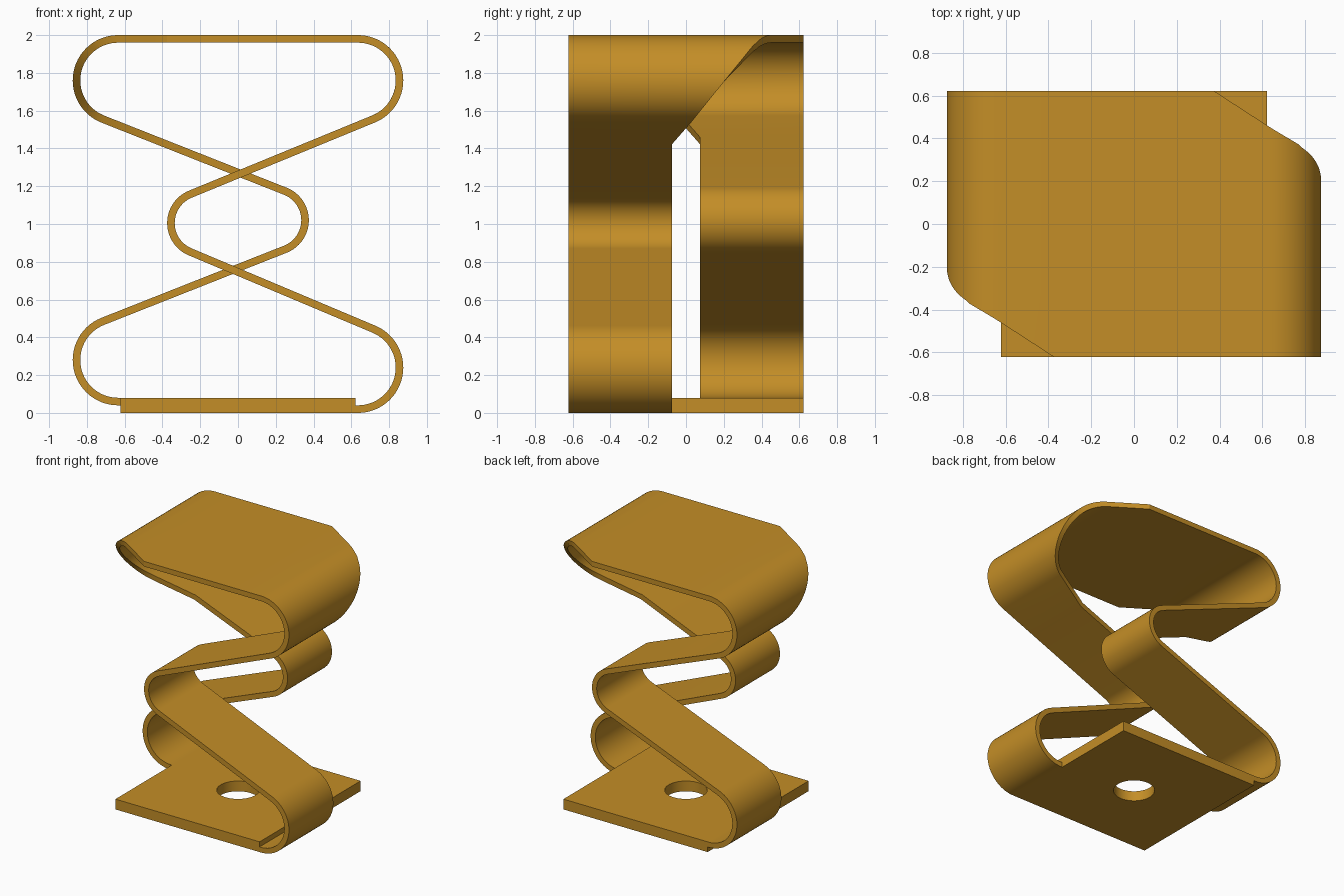
import bpy, bmesh, math

cube = bpy.data.objects.get("Cube")
if cube:
    bpy.data.objects.remove(cube)

HALF = 0.622       # half width of plate and band
GAP = 0.075        # half of the slot between the two legs
THICK = 0.04
CUT_Z = 1.44       # height where the legs begin to flare
TOP_X = 0.375      # where the flare ends on the flat top

gold = bpy.data.materials.new("golden_metal")
gold.use_nodes = True
colour = (0.55, 0.27, 0.02, 1)
gold.diffuse_color = colour
gold.node_tree.nodes["Principled BSDF"].inputs["Base Color"].default_value = colour


def add_object(name, bm):
    mesh = bpy.data.meshes.new(name)
    bm.to_mesh(mesh)
    bm.free()
    ob = bpy.data.objects.new(name, mesh)
    bpy.context.collection.objects.link(ob)
    mesh.materials.append(gold)
    return ob


def activate(ob):
    bpy.ops.object.select_all(action='DESELECT')
    ob.select_set(True)
    bpy.context.view_layer.objects.active = ob


def finish(ob, modifier):
    activate(ob)
    bpy.ops.object.modifier_apply(modifier=modifier.name)
    bpy.ops.object.shade_smooth_by_angle(angle=math.radians(30))


# Band path: bends as (x, z, radius, turn), joined by tangent straights
bends = [(0.635, 0.24, 0.22, 1), (-0.19, 1.005, 0.165, -1), (0.635, 1.76, 0.22, 1),
         (-0.635, 1.76, 0.22, 1), (0.19, 1.02, 0.165, -1), (-0.635, 0.28, 0.22, 1)]
headings = [0]
for (x1, z1, r1, s1), (x2, z2, r2, s2) in zip(bends, bends[1:]):
    dx, dz = x2 - x1, z2 - z1
    headings.append(math.atan2(dz, dx) + math.asin((s1 * r1 - s2 * r2) / math.hypot(dx, dz)))
headings.append(0)

path = [(HALF, 0.02, 1)]       # x, z, side (1 front leg, -1 back leg)
for i, (cx, cz, r, turn) in enumerate(bends):
    side = 1 if i < 3 else -1
    start = headings[i] - turn * math.pi / 2
    sweep = turn * ((turn * (headings[i + 1] - headings[i])) % math.tau)
    arc = [(cx + r * math.cos(start + sweep * k / 28),
            cz + r * math.sin(start + sweep * k / 28), side) for k in range(29)]
    x0, z0, _ = path[-1]
    x1, z1, _ = arc[0]
    if i == 3:
        path += [(TOP_X, z1, 1), (-TOP_X, z1, -1)]
    elif (z0 - CUT_Z) * (z1 - CUT_Z) < 0:
        t = (CUT_Z - z0) / (z1 - z0)
        path.append((x0 + t * (x1 - x0), CUT_Z, side))
    path += arc
path.append((-HALF, 0.06, -1))


def inner_edge(x, z):
    """Inner edge of a leg, flaring to the full width at the top."""
    if z > 1.94:
        y = HALF - 0.65 * (abs(x) - TOP_X)
    else:
        y = 0.88 * (z - CUT_Z) - GAP
    return min(HALF, max(-GAP, y))


# One folded band swept along the path
bm = bmesh.new()
rows = []
for x, z, side in path:
    rows.append([bm.verts.new((x, -side * HALF, z)),
                 bm.verts.new((x, side * inner_edge(x, z), z))][::side])
for (a, b), (c, d) in zip(rows, rows[1:]):
    bm.faces.new((a, b, d, c))
bmesh.ops.remove_doubles(bm, verts=bm.verts, dist=0.0001)
bmesh.ops.recalc_face_normals(bm, faces=bm.faces)
band = add_object("spring_band", bm)
solid = band.modifiers.new("Thickness", 'SOLIDIFY')
solid.thickness = THICK
solid.offset = 0
solid.use_even_offset = True
finish(band, solid)

# Base plate with a round mounting hole
bm = bmesh.new()
bmesh.ops.create_cube(bm, size=1)
bmesh.ops.scale(bm, vec=(2 * HALF, 2 * HALF, 0.08), verts=bm.verts)
bmesh.ops.translate(bm, vec=(0, 0, 0.04), verts=bm.verts)
plate = add_object("base_plate", bm)

bm = bmesh.new()
bmesh.ops.create_cone(bm, cap_ends=True, segments=64, radius1=0.15, radius2=0.15, depth=0.5)
cutter = add_object("hole_cutter", bm)
cutter.hide_render = True
hole = plate.modifiers.new("Hole", 'BOOLEAN')
hole.operation = 'DIFFERENCE'
hole.solver = 'EXACT'
hole.object = cutter
finish(plate, hole)
bpy.data.objects.remove(cutter)
